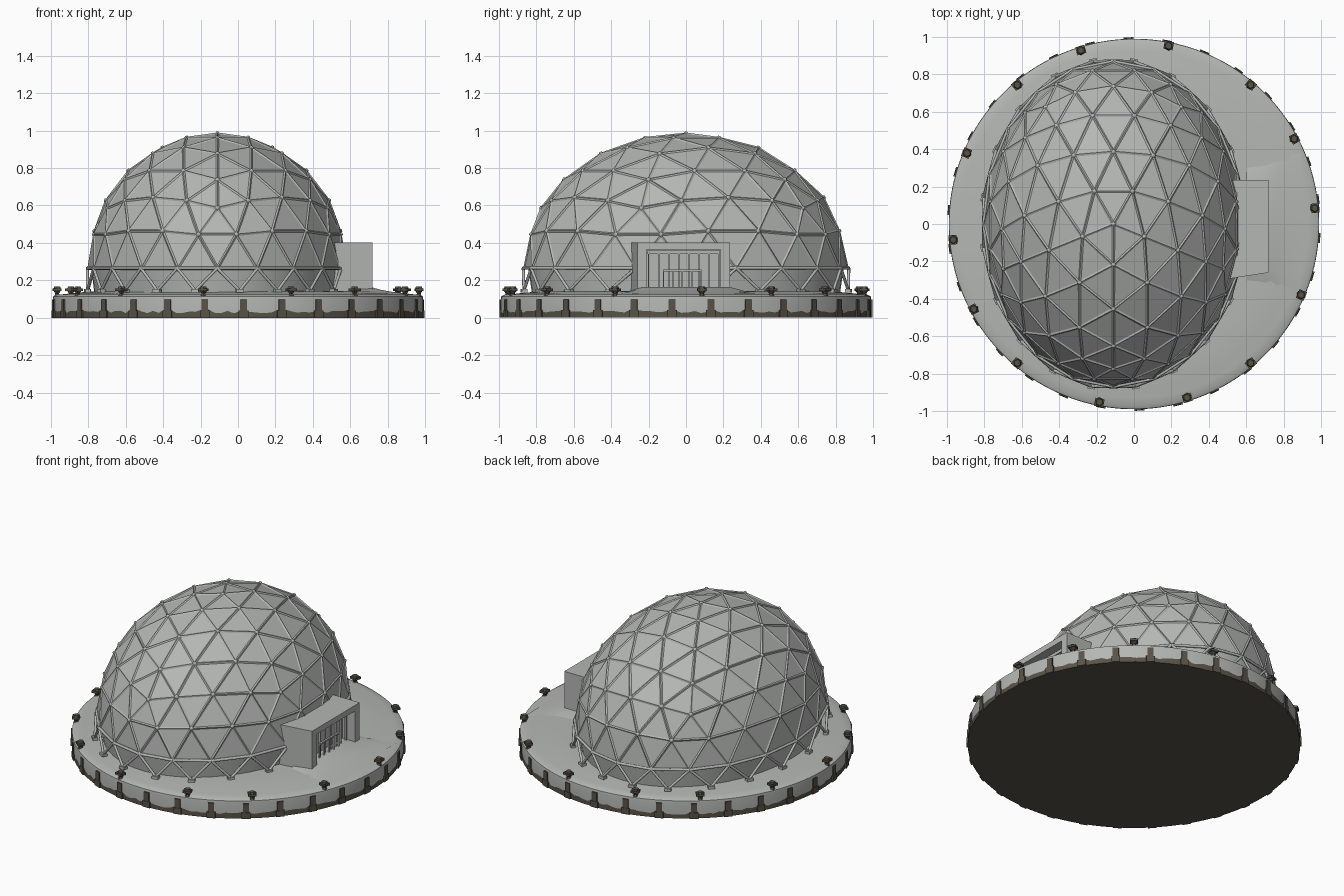
import bpy, bmesh, math, random
from mathutils import Vector, Matrix

random.seed(4)
cube = bpy.data.objects.get("Cube")
if cube:
    bpy.data.objects.remove(cube, do_unlink=True)


def make_mat(name, rgb):
    m = bpy.data.materials.new(name)
    m.use_nodes = True
    m.diffuse_color = (*rgb, 1)
    m.node_tree.nodes["Principled BSDF"].inputs["Base Color"].default_value = (*rgb, 1)
    return m


GREY = make_mat("pale_grey", (0.46, 0.475, 0.46))
BROWN = make_mat("dark_brown", (0.10, 0.085, 0.063))


def finish(bm, name, mats, smooth=None):
    me = bpy.data.meshes.new(name)
    bmesh.ops.recalc_face_normals(bm, faces=bm.faces)
    bm.to_mesh(me)
    bm.free()
    ob = bpy.data.objects.new(name, me)
    bpy.context.scene.collection.objects.link(ob)
    for m in mats:
        me.materials.append(m)
    if smooth:
        bpy.ops.object.select_all(action='DESELECT')
        ob.select_set(True)
        bpy.context.view_layer.objects.active = ob
        bpy.ops.object.shade_smooth_by_angle(angle=math.radians(smooth))


def add_box(bm, centre, size, angle=0):
    mat = (Matrix.Translation(centre) @ Matrix.Rotation(angle, 4, 'Z')
           @ Matrix.Diagonal((*size, 1)))
    return bmesh.ops.create_cube(bm, size=1, matrix=mat)


def add_rod(bm, a, b, r1, r2=None, sides=8):
    d = b - a
    mat = Matrix.Translation((a + b) / 2) @ d.to_track_quat('Z', 'Y').to_matrix().to_4x4()
    bmesh.ops.create_cone(bm, cap_ends=True, segments=sides, radius1=r1,
                          radius2=r1 if r2 is None else r2, depth=d.length, matrix=mat)


def polar(r, a, z):
    return Vector((r * math.cos(a), r * math.sin(a), z))


# Round base: brown footing and post bays, pale side panels and deck
POSTS, STEP = 30, 6
SEGS = POSTS * STEP
START = math.radians(-88.3) - math.pi / SEGS
bm = bmesh.new()
profile = [(0.99, 0), (0.99, 0.03), (0.99, 0.1), (0.988, 0.114), (0.97, 0.123),
           (0.93, 0.126), (0.88, 0.132), (0.8, 0.139), (0.7, 0.142)]
rings = []
for k, (r, z) in enumerate(profile):
    ring = []
    for i in range(SEGS):
        dz = 0
        if k == 1:  # ragged lower edge of the panels
            dz = random.uniform(-0.006, 0.008) + (0.008 if i % STEP < 2 else 0)
        ring.append(bm.verts.new(polar(r, START + math.tau * i / SEGS, z + dz)))
    rings.append(ring)
for k in range(len(rings) - 1):
    for i in range(SEGS):
        j = (i + 1) % SEGS
        f = bm.faces.new((rings[k][i], rings[k][j], rings[k + 1][j], rings[k + 1][i]))
        f.material_index = 1 if k == 0 or (k == 1 and i % STEP == 0) else 0
bm.faces.new(rings[0]).material_index = 1
bm.faces.new(rings[-1])
finish(bm, "base_deck", [GREY, BROWN], 40)

# Posts around the rim, wider at the foot
bm = bmesh.new()
for i in range(POSTS):
    a = math.radians(-88.3) + math.tau * i / POSTS
    add_box(bm, polar(0.988, a, 0.05), (0.016, 0.036, 0.096), a)
    add_box(bm, polar(0.988, a, 0.02), (0.02, 0.052, 0.04), a)
finish(bm, "rim_posts", [BROWN])

# Rim lamps: stem, flared head and cap
bm = bmesh.new()
for deg in (5, 28, 50, 79, 107, 130, 157):
    for turn in (0, 180):
        a = math.radians(deg + turn)
        for r1, r2, z1, z2 in ((0.02, 0.012, 0.11, 0.13), (0.012, 0.026, 0.13, 0.148),
                               (0.026, 0.018, 0.148, 0.166)):
            add_rod(bm, polar(0.97, a, z1), polar(0.97, a, z2), r1, r2, 6)
        add_box(bm, polar(0.972, a, 0.15), (0.044, 0.05, 0.014), a)
finish(bm, "rim_lamps", [BROWN])

# Geodesic shell: upper half of a stretched icosphere
CX, RX, RY, RZ, ZC, FLOOR = -0.11, 0.695, 0.87, 0.725, 0.265, 0.145
bm = bmesh.new()
bmesh.ops.create_icosphere(bm, subdivisions=3, radius=1,
                           matrix=Matrix.Rotation(-math.pi / 2, 4, 'Z'))
low = [v for v in bm.verts if v.co.z < -0.4]
bmesh.ops.delete(bm, geom=low, context='VERTS')
feet = []
for v in bm.verts:
    x, y, z = v.co
    if z < -0.1:
        s = 1.01 / math.hypot(x, y)
        v.co = (CX + RX * x * s, RY * y * s, FLOOR)
        feet.append(v.co.copy())
    else:
        v.co = (CX + RX * x, RY * y, ZC + RZ * z)
low_edges = [[v.co.copy() for v in e.verts] for e in bm.edges
             if min(v.co.z for v in e.verts) < ZC + 0.01 < sum(v.co.z for v in e.verts)]
nodes = [v.co.copy() for v in bm.verts if v.co.z > FLOOR + 0.01]
# the lowest row is left open between its struts
open_faces = [f for f in bm.faces if min(v.co.z for v in f.verts) < FLOOR + 0.01]
bmesh.ops.delete(bm, geom=open_faces, context='FACES')
# each panel is sunk slightly, leaving raised ribs along its edges
bm.normal_update()
bmesh.ops.inset_individual(bm, faces=bm.faces[:], thickness=0.017, depth=-0.006)
finish(bm, "dome_panels", [GREY])

# Joint caps over the shell
bm = bmesh.new()
for p in nodes:
    out = Vector(((p.x - CX) / RX, p.y / RY, (p.z - ZC) / RZ)).normalized()
    add_rod(bm, p - out * 0.006, p + out * 0.005, 0.014, 0.006)
finish(bm, "dome_joints", [GREY], 60)

# Open lowest row: ring, slanted struts and feet
bm = bmesh.new()
for a, b in low_edges:
    if max(a.z, b.z) < ZC + 0.02 and max(a.z, b.z) > FLOOR + 0.01:
        add_rod(bm, a, b, 0.0085)
finish(bm, "lower_struts", [GREY], 50)
bm = bmesh.new()
for p in feet:
    add_box(bm, p, (0.03, 0.04, 0.018), math.atan2(p.y / RY, (p.x - CX) / RX))
finish(bm, "strut_feet", [GREY])

# Wall set back behind the open row
bm = bmesh.new()
bmesh.ops.create_cone(bm, segments=60, radius1=0.945, radius2=0.97, depth=0.15,
                      matrix=Matrix.Translation((CX, 0, 0.195)) @ Matrix.Diagonal((RX, RY, 1, 1)))
finish(bm, "inner_wall", [GREY], 30)

# Entrance block with a recessed opening
bm = bmesh.new()
vs = add_box(bm, (0.56, -0.012, 0.263), (0.32, 0.495, 0.28))["verts"]
for v in vs:
    if v.co.x < 0.5 and v.co.y < 0:
        v.co.y -= 0.05
front = max(bm.faces, key=lambda f: f.calc_center_median().x)
bmesh.ops.inset_region(bm, faces=[front], thickness=0.035)
for v in front.verts:
    v.co.z = 0.365 if v.co.z > 0.25 else 0.16
    v.co.y = 0.185 if v.co.y > 0 else -0.21
hole = bmesh.ops.extrude_discrete_faces(bm, faces=[front])["faces"][0]
bmesh.ops.translate(bm, verts=hole.verts, vec=(-0.09, 0, 0))
finish(bm, "entrance_block", [GREY])

# Mullions, head rail and door rails in the opening
bm = bmesh.new()
for i in range(8):
    add_box(bm, (0.66, -0.2 + 0.0536 * i, 0.263), (0.012, 0.007, 0.2))
add_box(bm, (0.66, -0.0125, 0.35), (0.016, 0.39, 0.02))
for y in (-0.12, -0.07, -0.02, 0.03, 0.08):
    add_box(bm, (0.675, y, 0.206), (0.01, 0.007, 0.1))
add_box(bm, (0.675, -0.02, 0.252), (0.012, 0.207, 0.01))
finish(bm, "entrance_glazing_bars", [GREY])

# Doorstep easing down and outwards to the deck
bm = bmesh.new()
steps = [(0.6, 0.165, 0.23), (0.71, 0.164, 0.235), (0.76, 0.15, 0.25),
         (0.82, 0.139, 0.27), (0.89, 0.13, 0.28)]
grid = []
for x, z, half in steps:
    edge = 0.133 if x < 0.8 else 0.127
    grid.append([bm.verts.new((x, y, h)) for y, h in (
        (-half - 0.1, edge), (-half, z), (half, z), (half + 0.1, edge))])
for p, q in zip(grid, grid[1:]):
    for k in range(3):
        bm.faces.new((p[k], p[k + 1], q[k + 1], q[k]))
finish(bm, "doorstep", [GREY], 60)
